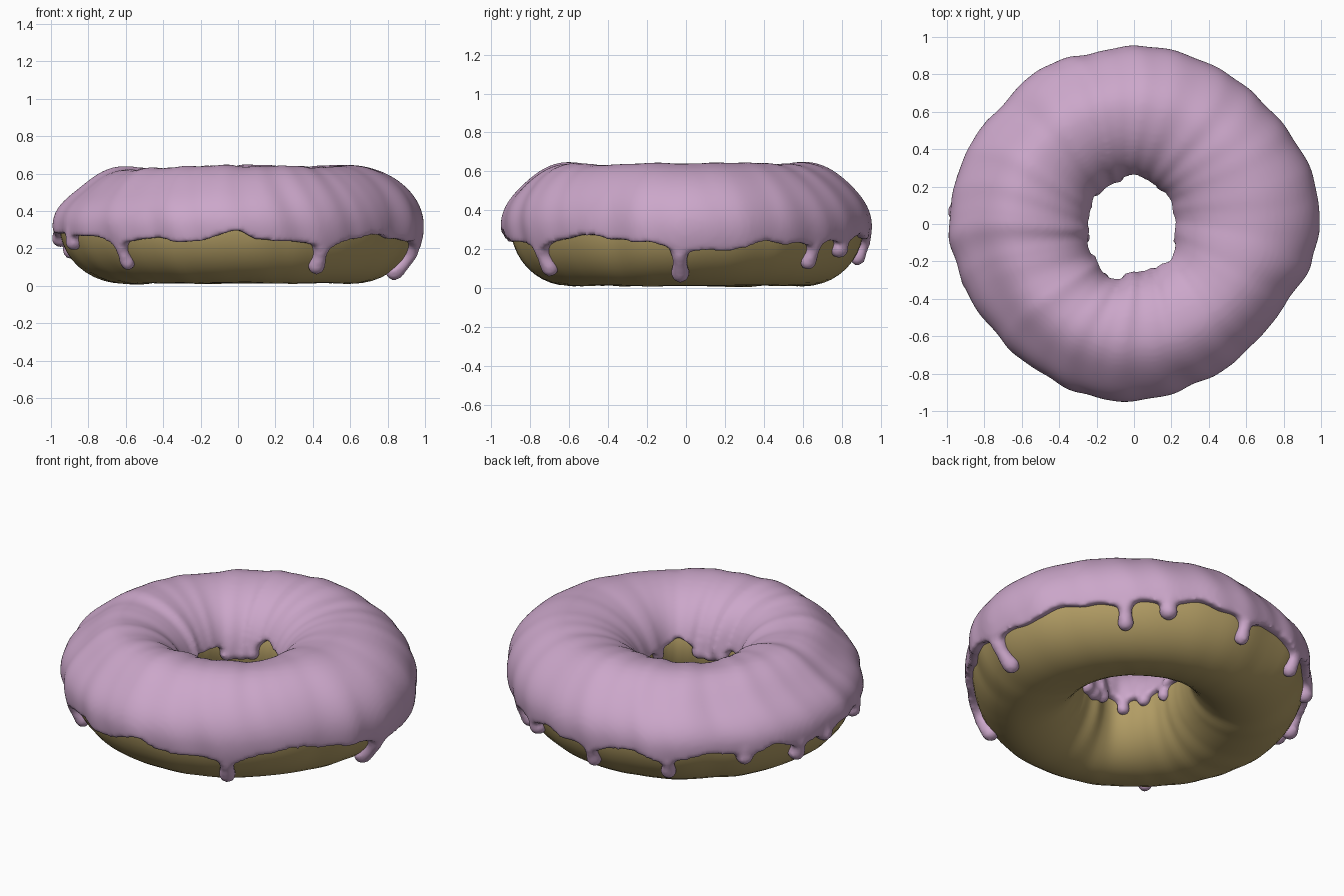
import bpy, bmesh, math
from functools import lru_cache
from mathutils import Vector, noise

if "Cube" in bpy.data.objects:
    bpy.data.objects.remove(bpy.data.objects["Cube"])

MID_R, MID_Z = 0.61, 0.32

# Measured profiles around the ring: (angle in degrees, value)
OUTER = ((0, .995), (15, .985), (30, .965), (45, .945), (60, .94), (90, .955), (105, .94),
         (119, .97), (135, .95), (150, .965), (180, .995), (205, .97), (225, .95),
         (250, .945), (270, .945), (300, .915), (315, .91), (333, .915), (348, .965), (360, .995))
INNER = ((0, .215), (45, .23), (90, .24), (135, .25), (180, .23), (215, .26),
         (250, .31), (270, .26), (315, .25), (360, .215))
EDGE = ((0, .20), (12, .19), (25, .225), (40, .23), (54, .255), (75, .265), (85, .25),
        (105, .265), (119, .25), (132, .275), (145, .265), (155, .28), (165, .265), (180, .27),
        (194, .28), (210, .26), (226, .235), (238, .25), (250, .225), (257, .24), (270, .295),
        (277, .24), (292, .225), (302, .22), (314, .245), (324, .27), (348, .235), (360, .20))
# Drips: angle, z of the tip, radius
OUTER_DRIPS = [(226, .07, .04), (301, .05, .046), (358, .015, .047), (47, .085, .044),
               (62, .155, .05), (91, .11, .042), (119, .11, .043), (145, .19, .048),
               (165, .14, .048), (176, .21, .05), (199, .19, .045)]
INNER_DRIPS = [(15, .31, .036), (55, .30, .036), (109, .29, .042), (122, .28, .042),
               (137, .28, .042), (195, .29, .036), (220, .30, .036), (240, .26, .036),
               (265, .29, .04), (278, .28, .042), (291, .29, .042), (340, .31, .036)]
INNER_GAPS = [(93, 0, 0), (312, 0, 0)]


@lru_cache(maxsize=None)
def around(table, t):
    """Smooth periodic interpolation of an angle table."""
    d = math.degrees(t) % 360
    for (a, va), (b, vb) in zip(table, table[1:]):
        if a <= d <= b:
            k = (d - a) / (b - a)
            return va + (vb - va) * k * k * (3 - 2 * k)
    return table[0][1]


def ripple(t, phi):
    """Radial folds, stronger on the left side."""
    u = t + 0.08 * math.sin(phi * 1.3)
    x, y = math.cos(u), math.sin(u)
    left = 0.5 - 0.5 * math.cos(u - 0.2)
    wide = noise.noise(Vector((2.5 * x, 2.5 * y, 0.4 * math.sin(phi))))
    fine = noise.noise(Vector((6 * x + 9, 6 * y, 0.35 * math.sin(phi))))
    return 0.018 * wide + (0.008 + 0.018 * left) * fine


def surface(t, phi, off, wave):
    """Point on the ring's oval cross-section, with a sloping outer shoulder."""
    off += wave * ripple(t, phi)
    c, s = math.cos(phi), math.sin(phi)
    if c > 0 and s > 0:
        off -= (0.023 - 0.018 * math.cos(t)) * math.sin(2 * phi) ** 2
    a = (around(OUTER, t) - MID_R if c > 0 else MID_R - around(INNER, t)) + off
    b = (0.318 if s > 0 else 0.35) + off
    r = MID_R + a * c
    return Vector((r * math.cos(t), r * math.sin(t), MID_Z + b * s))


class Builder:
    """Collects points and faces for one part."""

    def __init__(self):
        self.verts, self.faces = [], []

    def loft(self, rings, closed):
        """Skin a list of equal closed rings, joined end to end or capped."""
        n, m, base = len(rings[0]), len(rings), len(self.verts)
        for ring in rings:
            self.verts.extend(ring)
        for i in range(m if closed else m - 1):
            a, b = base + i * n, base + (i + 1) % m * n
            for j in range(n):
                k = (j + 1) % n
                self.faces.append((a + j, b + j, b + k, a + k))
        if not closed:
            self.faces.append(tuple(range(base, base + n)))
            last = base + (m - 1) * n
            self.faces.append(tuple(reversed(range(last, last + n))))

    def finish(self, name, colour_name, colour):
        me = bpy.data.meshes.new(name)
        me.from_pydata(self.verts, [], self.faces)
        bm = bmesh.new()
        bm.from_mesh(me)
        bmesh.ops.recalc_face_normals(bm, faces=bm.faces[:])
        for f in bm.faces:
            f.smooth = True
        bm.to_mesh(me)
        bm.free()
        mat = bpy.data.materials.new(colour_name)
        mat.diffuse_color = (*colour, 1)
        mat.use_nodes = True
        mat.node_tree.nodes["Principled BSDF"].inputs["Base Color"].default_value = mat.diffuse_color
        me.materials.append(mat)
        ob = bpy.data.objects.new(name, me)
        bpy.context.collection.objects.link(ob)
        return ob


def angles(n):
    return [2 * math.pi * i / n for i in range(n)]


def z_to_phi(z):
    s = (z - MID_Z) / (0.35 if z < MID_Z else 0.318)
    return math.asin(max(-0.97, min(0.97, s)))


def near(t, drips, width):
    """1 beside a drip, fading to 0 away from it."""
    gaps = [(math.degrees(t) - d[0] + 180) % 360 - 180 for d in drips]
    return sum(math.exp(-(g / width) ** 2) for g in gaps)


def outer_edge(t):
    z = around(EDGE, t) - 0.025 * near(t, OUTER_DRIPS, 5)
    z += 0.02 * noise.noise(Vector((8 * math.cos(t), 8 * math.sin(t), 5)))
    return z_to_phi(z)


def inner_edge(t):
    z = 0.375 - 0.03 * min(1.5, near(t, INNER_DRIPS, 10)) + 0.05 * near(t, INNER_GAPS, 9)
    z += 0.03 * noise.noise(Vector((4 * math.cos(t), 4 * math.sin(t), 8)))
    if z < MID_Z:
        return math.pi - z_to_phi(z)
    return math.pi - z_to_phi(z)


# Dough ring
dough = Builder()
dough.loft([[surface(t, p, -0.042, 0.3) for p in angles(40)] for t in angles(140)], True)
dough.finish("dough", "golden dough", (0.45, 0.34, 0.13))


# Icing shell over the top
def icing_section(t):
    lo, hi = outer_edge(t), inner_edge(t)
    top = [surface(t, lo + (hi - lo) * j / 30, 0, 1) for j in range(31)]
    under = [surface(t, hi + (lo - hi) * j / 10, -0.075, 0.6) for j in range(11)]
    return top + under


icing = Builder()
icing.loft([icing_section(t) for t in angles(240)], True)


# Drips: tapering tubes with round tips, running down the dough
def add_drip(deg, tip, rad, edge, inner):
    t = math.radians(deg)
    side = Vector((-math.sin(t), math.cos(t), 0))
    end = z_to_phi(tip + rad * 0.8)
    start = edge(t) + (-0.15 if inner else 0.15)
    end = math.pi - end if inner else end

    def path(s):
        return surface(t, start + (end - start) * s, -0.032 - 0.045 * max(0, 1 - 2.5 * s), 0.4)

    stops = []
    for i in range(11):
        s = i / 10
        r = rad * (0.8 + 0.9 * max(0, 0.65 - s) ** 2 / 0.42 + 0.25 * max(0, s - 0.6) / 0.4)
        d = (path(s + 0.02) - path(s - 0.02)).normalized()
        stops.append((path(s), d, r))
    p, d, r = stops[-1]
    for k in (0.4, 0.8, 1.2, 1.45):
        stops.append((p + d * r * math.sin(k), d, r * math.cos(k)))
    rings = []
    for p, d, r in stops:
        out = d.cross(side).normalized()
        rings.append([p + (side * math.cos(q) + out * math.sin(q)) * r for q in angles(12)])
    icing.loft(rings, False)


for drip in OUTER_DRIPS:
    add_drip(*drip, outer_edge, False)
for drip in INNER_DRIPS:
    add_drip(*drip, inner_edge, True)

# Fuse the shell and drips into one soft coat
coat = icing.finish("icing", "pink icing", (0.60, 0.385, 0.59))
fuse = coat.modifiers.new("fuse", 'REMESH')
fuse.mode = 'VOXEL'
fuse.voxel_size = 0.015
fuse.use_smooth_shade = True
soften = coat.modifiers.new("soften", 'SMOOTH')
soften.factor = 0.5
soften.iterations = 5
